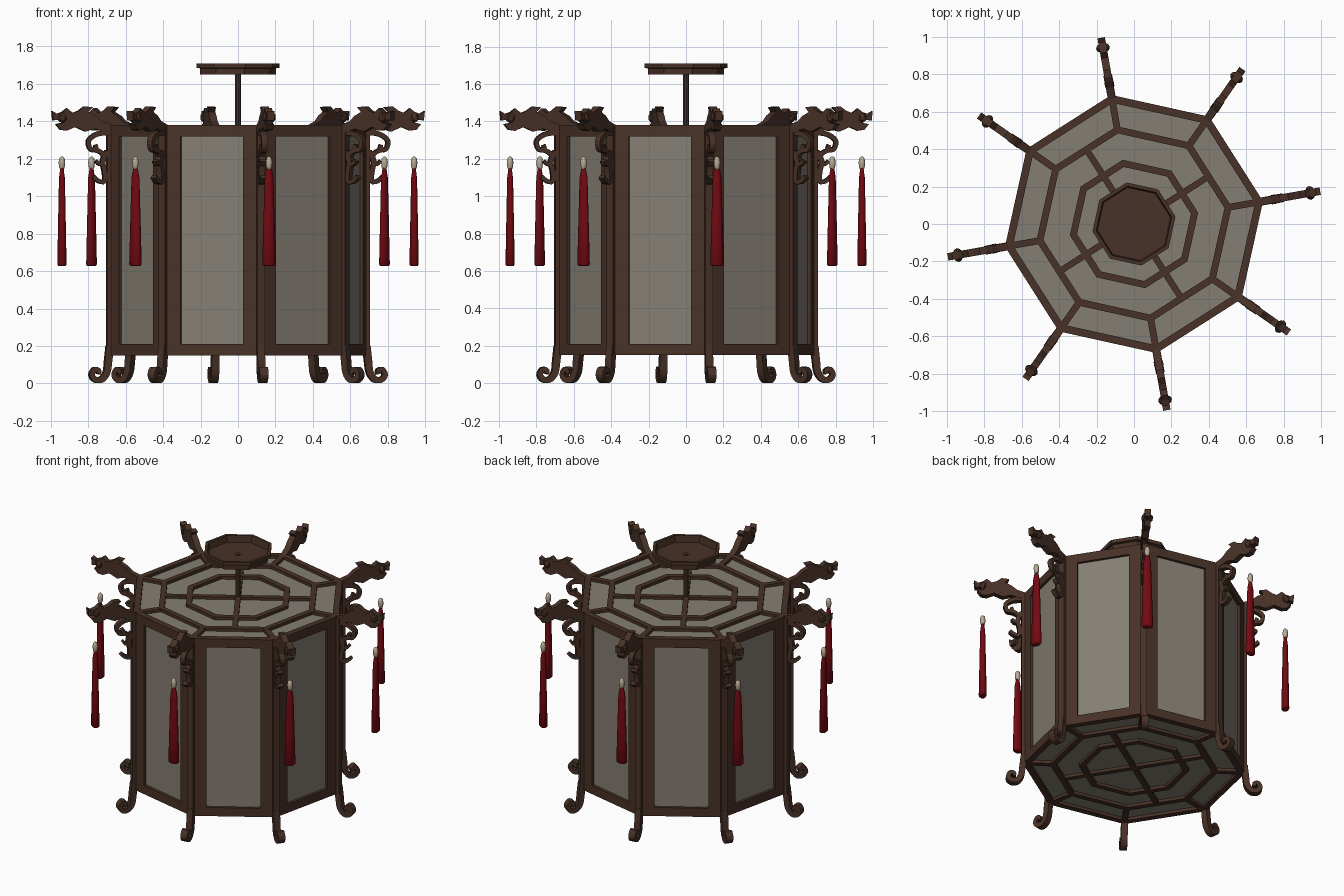
import bpy, bmesh, math
from mathutils import Vector, Matrix

if "Cube" in bpy.data.objects:
    bpy.data.objects.remove(bpy.data.objects["Cube"])

SIDES = 8
STEP = 2 * math.pi / SIDES
CORNER = math.radians(10)          # direction of the first corner
FACET = CORNER + STEP / 2          # direction of the first wall
R = 0.70                           # corner radius of the body
HALF = math.cos(STEP / 2)
APOTHEM = R * HALF
BOTTOM, TOP, RAIL = 0.15, 1.38, 0.06


def material(name, colour):
    m = bpy.data.materials.new(name)
    m.use_nodes = True
    m.diffuse_color = (*colour, 1)
    m.node_tree.nodes["Principled BSDF"].inputs["Base Color"].default_value = (*colour, 1)
    return m


WOOD = material("dark_wood", (0.065, 0.031, 0.020))
PANE = material("frosted_pane", (0.235, 0.212, 0.175))
RED = material("red_silk", (0.17, 0.003, 0.006))
CREAM = material("cream_bead", (0.48, 0.40, 0.29))


def finish(bm, name, mat, angles=(0,), smooth=False):
    """Turn a bmesh into one or more objects, rotated about z."""
    bmesh.ops.recalc_face_normals(bm, faces=bm.faces)
    mesh = bpy.data.meshes.new(name)
    bm.to_mesh(mesh)
    bm.free()
    mesh.materials.append(mat)
    for p in mesh.polygons:
        p.use_smooth = smooth
    for a in angles:
        ob = bpy.data.objects.new(name, mesh)
        ob.rotation_euler.z = a
        bpy.context.collection.objects.link(ob)


def around(start, count=SIDES):
    return [start + i * 2 * math.pi / count for i in range(count)]


def box(bm, x0, x1, y0, y1, z0, z1):
    size = Matrix.Diagonal((x1 - x0, y1 - y0, z1 - z0, 1))
    mid = Matrix.Translation(((x0 + x1) / 2, (y0 + y1) / 2, (z0 + z1) / 2))
    bmesh.ops.create_cube(bm, size=1, matrix=mid @ size)


def lathe(bm, profile, sides, start=0, closed=False, centre=0, squash=1):
    """Spin (radius, z) points round a vertical axis."""
    rows = []
    for r, z in profile:
        rows.append([bm.verts.new((centre + squash * r * math.cos(a), r * math.sin(a), z))
                     for a in around(start, sides)])
    pairs = list(zip(rows, rows[1:])) + ([(rows[-1], rows[0])] if closed else [])
    for lo, hi in pairs:
        for i in range(sides):
            j = (i + 1) % sides
            bm.faces.new((lo[i], lo[j], hi[j], hi[i]))
    if not closed:
        bm.faces.new(rows[0])
        bm.faces.new(rows[-1])


def ring(name, outer, width, z0, z1):
    inner = outer - width / HALF
    bm = bmesh.new()
    lathe(bm, [(outer, z0), (outer, z1), (inner, z1), (inner, z0)], SIDES, CORNER, True)
    finish(bm, name, WOOD)


def smooth_path(points, cuts=3):
    pts = [Vector(p) for p in points]
    out = []
    for i in range(len(pts) - 1):
        a, b, c, d = pts[max(i - 1, 0)], pts[i], pts[i + 1], pts[min(i + 2, len(pts) - 1)]
        for k in range(cuts):
            t = k / cuts
            out.append(0.5 * (2 * b + (c - a) * t + (2 * a - 5 * b + 4 * c - d) * t ** 2
                              + (3 * b - a - 3 * c + d) * t ** 3))
    return out + [pts[-1]]


def ribbon(bm, points, thick0, thick1, width0, width1):
    """Tapered square bar following (radius, z) points."""
    path = smooth_path(points)
    rows = []
    for i, p in enumerate(path):
        f = i / (len(path) - 1)
        d = (path[min(i + 1, len(path) - 1)] - path[max(i - 1, 0)]).normalized()
        n = Vector((-d.y, d.x)) * (thick0 + (thick1 - thick0) * f) / 2
        w = (width0 + (width1 - width0) * f) / 2
        rows.append([bm.verts.new((q.x, s, q.y)) for q, s in
                     ((p + n, w), (p + n, -w), (p - n, -w), (p - n, w))])
    for lo, hi in zip(rows, rows[1:]):
        for i in range(4):
            j = (i + 1) % 4
            bm.faces.new((lo[i], lo[j], hi[j], hi[i]))
    bm.faces.new(rows[0])
    bm.faces.new(rows[-1])


# Body: rails, stiles, corner posts and wall panes
ring("bottom_rail", R, 0.04, BOTTOM, BOTTOM + RAIL)
ring("top_rail", R, 0.04, TOP - RAIL, TOP)
side = R * math.sin(STEP / 2)
bm = bmesh.new()
for s in (-1, 1):
    y0, y1 = sorted((s * side * 0.99, s * (side - 0.098)))
    box(bm, APOTHEM - 0.03, APOTHEM, y0, y1, BOTTOM + RAIL, TOP - RAIL)
finish(bm, "wall_stiles", WOOD, around(FACET))
bm = bmesh.new()
box(bm, 0.66, 0.712, -0.021, 0.021, BOTTOM, TOP - 0.01)
finish(bm, "corner_post", WOOD, around(CORNER))
bm = bmesh.new()
box(bm, APOTHEM - 0.024, APOTHEM - 0.018, -side * 0.8, side * 0.8, BOTTOM + 0.03, TOP - 0.03)
finish(bm, "wall_pane", PANE, around(FACET))

# Lattice and pane on the roof and the floor
for label, z0, zp in (("roof", TOP - 0.035, TOP - 0.025), ("floor", BOTTOM, BOTTOM + 0.02)):
    z1 = z0 + 0.035
    ring(label + "_middle_ring", 0.53, 0.036, z0, z1)
    ring(label + "_inner_ring", 0.348, 0.036, z0, z1)
    bm = bmesh.new()
    box(bm, 0.51, 0.68, -0.018, 0.018, z0, z1 - 0.001)
    finish(bm, label + "_spoke", WOOD, around(CORNER))
    bm = bmesh.new()
    box(bm, -0.475, 0.475, -0.017, 0.017, z0 + 0.001, z1 - 0.002)
    finish(bm, label + "_cross_bar", WOOD, (FACET, FACET + math.pi / 2))
    bm = bmesh.new()
    lathe(bm, [(0.67, zp), (0.67, zp + 0.005)], SIDES, CORNER)
    finish(bm, label + "_pane", PANE)

# Hanging rod and dished ceiling plate
bm = bmesh.new()
lathe(bm, [(0.016, TOP - 0.04), (0.016, 1.672)], SIDES, CORNER)
finish(bm, "hanging_rod", WOOD)
bm = bmesh.new()
lathe(bm, [(0.205, 1.65), (0.207, 1.683), (0.225, 1.686), (0.225, 1.71),
           (0.205, 1.71), (0.198, 1.665)], SIDES, CORNER)
finish(bm, "ceiling_plate", WOOD)

# Carved beast-head arms
outline = [(0.68, 1.33), (0.78, 1.36), (0.83, 1.345), (0.885, 1.37), (0.93, 1.35),
           (0.965, 1.355), (0.99, 1.385), (0.945, 1.395), (0.955, 1.41), (1.005, 1.405),
           (1.01, 1.455), (0.985, 1.44), (0.955, 1.45), (0.93, 1.47), (0.90, 1.445),
           (0.87, 1.455), (0.836, 1.48), (0.79, 1.475), (0.815, 1.45), (0.775, 1.43),
           (0.74, 1.40), (0.68, 1.38)]
bm = bmesh.new()
face = bm.faces.new([bm.verts.new((r, -0.02, z)) for r, z in outline])
geom = bmesh.ops.extrude_face_region(bm, geom=[face])["geom"]
bmesh.ops.translate(bm, vec=(0, 0.04, 0), verts=[v for v in geom if isinstance(v, bmesh.types.BMVert)])
for s in (-1, 1):                  # cheeks
    bmesh.ops.create_icosphere(bm, subdivisions=1, radius=1, matrix=Matrix.Translation(
        (0.955, s * 0.018, 1.42)) @ Matrix.Diagonal((0.024, 0.02, 0.03, 1)))
finish(bm, "beast_head_arm", WOOD, around(CORNER))

# Scroll brackets under the arms
bm = bmesh.new()
ribbon(bm, [(0.71, 1.34), (0.77, 1.33), (0.812, 1.295), (0.80, 1.25), (0.77, 1.25), (0.775, 1.275)],
       0.028, 0.02, 0.034, 0.034)
ribbon(bm, [(0.79, 1.25), (0.745, 1.235), (0.725, 1.20), (0.75, 1.17), (0.772, 1.19)],
       0.026, 0.018, 0.034, 0.034)
ribbon(bm, [(0.71, 1.24), (0.735, 1.19), (0.725, 1.13), (0.725, 1.08), (0.755, 1.08), (0.785, 1.105)],
       0.028, 0.022, 0.034, 0.034)
finish(bm, "scroll_bracket", WOOD, around(CORNER))

# Curled legs
bm = bmesh.new()
ribbon(bm, [(0.695, 0.20), (0.705, 0.12), (0.713, 0.06), (0.74, 0.022), (0.775, 0.02),
            (0.795, 0.045), (0.78, 0.075), (0.757, 0.068), (0.76, 0.05)], 0.042, 0.022, 0.04, 0.05)
finish(bm, "curled_leg", WOOD, around(CORNER))

# Tassels and beads
bm = bmesh.new()
lathe(bm, [(0.008, 1.165), (0.015, 1.14), (0.023, 1.10), (0.025, 1.05), (0.031, 0.85), (0.037, 0.635),
           (0.03, 0.628)], 12, centre=0.955, squash=0.68)
finish(bm, "tassel", RED, around(CORNER), True)
bm = bmesh.new()
lathe(bm, [(0.009, 1.14), (0.015, 1.155), (0.018, 1.18), (0.014, 1.203), (0.005, 1.212)],
      10, centre=0.955)
finish(bm, "bead", CREAM, around(CORNER), True)
